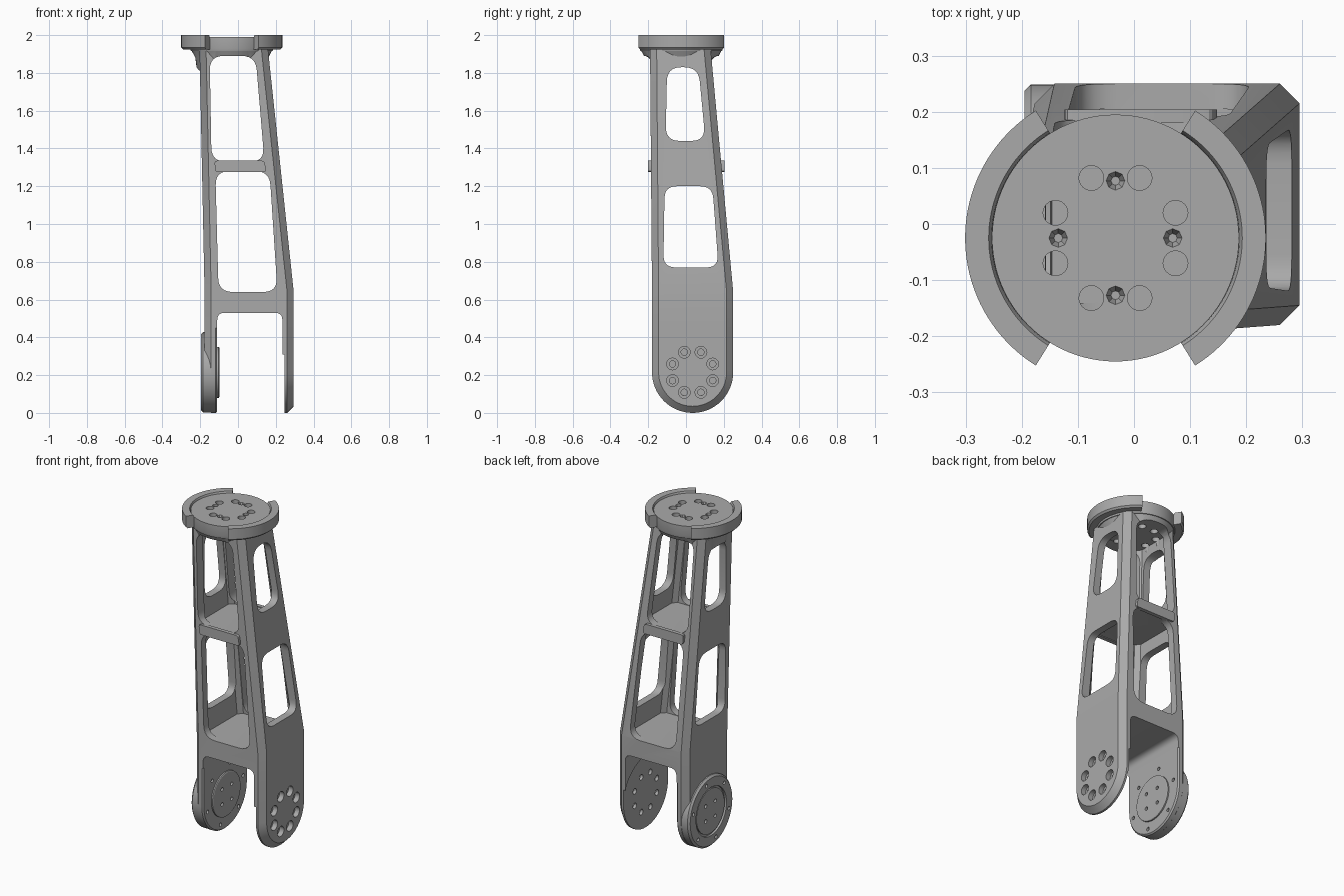
import bpy, bmesh
from math import sin, cos, pi, radians
from mathutils import Vector

if "Cube" in bpy.data.objects:
    bpy.data.objects.remove(bpy.data.objects["Cube"])

GREY = (0.4, 0.4, 0.4, 1)
metal = bpy.data.materials.new("machined grey metal")
metal.use_nodes = True
metal.diffuse_color = GREY
metal.node_tree.nodes["Principled BSDF"].inputs["Base Color"].default_value = GREY


def loft(name, rings):
    """Closed solid through a list of equal-length point rings."""
    bm = bmesh.new()
    loops = [[bm.verts.new(p) for p in ring] for ring in rings]
    n = len(loops[0])
    for a, b in zip(loops, loops[1:]):
        for i in range(n):
            j = (i + 1) % n
            bm.faces.new((a[i], a[j], b[j], b[i]))
    bm.faces.new(loops[0])
    bm.faces.new(loops[-1])
    bmesh.ops.recalc_face_normals(bm, faces=bm.faces)
    mesh = bpy.data.meshes.new(name)
    bm.to_mesh(mesh)
    bm.free()
    mesh.materials.append(metal)
    obj = bpy.data.objects.new(name, mesh)
    bpy.context.scene.collection.objects.link(obj)
    return obj


def place(axis, u, v, w):
    return {"x": (w, u, v), "y": (u, w, v), "z": (u, v, w)}[axis]


def turned(name, axis, centre, stations, n=48):
    """Round solid along an axis from (position, radius) stations."""
    return loft(name, [[place(axis, centre[0] + r * cos(2 * pi * i / n),
                              centre[1] + r * sin(2 * pi * i / n), w)
                        for i in range(n)] for w, r in stations])


def rounded(corners, r, steps=7):
    """Polygon with each corner rounded."""
    pts = [Vector(c) for c in corners]
    out = []
    for i, c in enumerate(pts):
        a = c + (pts[i - 1] - c).normalized() * r
        b = c + (pts[(i + 1) % len(pts)] - c).normalized() * r
        for k in range(steps):
            t = k / (steps - 1)
            out.append(a * (1 - t) ** 2 + c * 2 * t * (1 - t) + b * t * t)
    return out


def window(axis, z0, z1, low, high, r=0.075):
    """Tapered rounded cutter running right through along an axis."""
    prof = rounded([(low[0], z0), (low[1], z0), (high[1], z1), (high[0], z1)], r)
    return loft("cutter", [[place(axis, p.x, p.y, w) for p in prof] for w in (-0.6, 0.6)])


def combine(obj, tools, op="DIFFERENCE"):
    for t in tools:
        t.hide_render = True
        m = obj.modifiers.new("combine", "BOOLEAN")
        m.operation, m.object, m.solver = op, t, "EXACT"


def bake(objs):
    """Freeze boolean results and remove the helper solids."""
    bpy.context.view_layer.update()
    dg = bpy.context.evaluated_depsgraph_get()
    done = [(o, bpy.data.meshes.new_from_object(o.evaluated_get(dg))) for o in objs]
    tools = {m.object for o in objs for m in o.modifiers}
    for o, mesh in done:
        o.modifiers.clear()
        o.data = mesh
    for t in tools:
        bpy.data.objects.remove(t)


# Tapered tower: chamfered rectangle, straight low down and leaning above
def section(z, wall=0.0, ch=0.035):
    t = max(0.0, z - 0.64)
    x0, x1 = -0.177 - 0.021 * t + wall, 0.295 - 0.106 * t - wall
    y0, y1 = -0.18 - 0.008 * t + wall, 0.25 - 0.093 * t - wall
    return [(x0 + ch, y0, z), (x1 - ch, y0, z), (x1, y0 + ch, z), (x1, y1 - ch, z),
            (x1 - ch, y1, z), (x0 + ch, y1, z), (x0, y1 - ch, z), (x0, y0 + ch, z)]


HUB = (-0.033, -0.025)      # top flange centre
PIVOT = (0.035, 0.215)      # lower joint centre in y, z
ARCH = [(-0.11, -0.3), (0.235, -0.3), (0.235, 0.53), (-0.11, 0.53)]

tower = loft("tower_frame", [section(z) for z in (0.45, 0.64, 1.925)])
neck = turned("neck", "z", HUB, [(1.77, 0.15), (1.82, 0.185), (1.88, 0.193), (1.925, 0.216)])
combine(tower, [neck], "UNION")
arch = loft("arch", [[(p.x, w, p.y) for p in rounded(ARCH, 0.04)] for w in (-0.6, 0.6)])
cavities = [loft("cavity", [section(z, 0.045, 0.025) for z in span])
            for span in ((0.64, 1.28), (1.33, 1.89))]
windows = [window("y", 0.64, 1.28, (-0.103, 0.209), (-0.12, 0.167)),
           window("y", 1.33, 1.89, (-0.14, 0.14), (-0.15, 0.093)),
           window("x", 0.77, 1.2, (-0.12, 0.172), (-0.113, 0.14), 0.065),
           window("x", 1.44, 1.83, (-0.108, 0.103), (-0.1, 0.066))]
combine(tower, [arch] + cavities + windows)

# Top flange with bolt holes
flange = turned("top_flange", "z", HUB, [(1.915, 0.216), (1.93, 0.22), (1.99, 0.22)], 96)
holes, pockets = [], []
for s in (-1, 1):
    for a, b in ((0.043, 0.107 * s), (-0.043, 0.107 * s), (0.107 * s, 0.045), (0.107 * s, -0.045)):
        holes.append(turned("hole", "z", (HUB[0] + a, HUB[1] + b),
                            [(1.86, 0.022), (2.1, 0.022)], 24))
    for a, b in ((0, 0.102 * s), (0.102 * s, 0)):
        pockets.append(turned("pocket", "z", (HUB[0] + a, HUB[1] + b),
                              [(1.965, 0.008), (2.0, 0.02)], 8))
combine(tower, holes)
combine(flange, holes + pockets)

# Two raised clamp arcs around the flange
ARC = [(0.212, 1.925), (0.258, 1.925), (0.268, 1.935), (0.268, 2.0), (0.226, 2.0), (0.221, 1.99)]
arcs = []
for name, mid in (("left_clamp_arc", 0), ("right_clamp_arc", 180)):
    angles = [radians(mid - 58 + 116 * i / 40) for i in range(41)]
    arcs.append(loft(name, [[(HUB[0] + r * cos(a), HUB[1] + r * sin(a), z) for r, z in ARC]
                            for a in angles]))


# Fork cheeks with chamfered round ends
def cheek(name, stations):
    rings = []
    for x, off in stations:
        r = PIVOT[1] - off
        ring = [(x, PIVOT[0] + r * cos(-pi * i / 32), PIVOT[1] + r * sin(-pi * i / 32))
                for i in range(33)]
        rings.append([(x, PIVOT[0] + r, 0.45)] + ring + [(x, PIVOT[0] - r, 0.45)])
    return loft(name, rings)


def bolt_circle(count, radius, stations, phase=0.0, n=20):
    out = []
    for i in range(count):
        a = 2 * pi * (i + phase) / count
        c = (PIVOT[0] + radius * cos(a), PIVOT[1] + radius * sin(a))
        out.append(turned("bolt_hole", "x", c, stations, n))
    return out


left_cheek = cheek("left_fork_cheek", [(0.235, 0), (0.26, 0), (0.295, 0.035)])
seat = turned("seat", "x", PIVOT, [(0.2, 0.235), (0.247, 0.235)], 96)
bolts = bolt_circle(8, 0.115, [(0.2, 0.017), (0.265, 0.017), (0.265, 0.031), (0.32, 0.031)], 0.5)
combine(left_cheek, [seat] + bolts)
combine(tower, [seat])

# Right cheek carries a round bearing cover and hub
right_cheek = cheek("right_fork_cheek", [(-0.11, 0.008), (-0.118, 0), (-0.142, 0), (-0.177, 0.035)])
cover = turned("bearing_cover", "x", PIVOT, [(-0.14, 0.214), (-0.184, 0.214), (-0.195, 0.203)], 64)
hub = turned("bearing_hub", "x", PIVOT, [(-0.19, 0.135), (-0.102, 0.135), (-0.099, 0.13)], 64)
recess = turned("recess", "x", PIVOT, [(-0.22, 0.147), (-0.182, 0.147)], 64)
rim_holes = bolt_circle(6, 0.178, [(-0.25, 0.011), (-0.05, 0.011)], 0.25)
hub_holes = bolt_circle(4, 0.065, [(-0.25, 0.011), (-0.05, 0.011)], 0.5)
combine(right_cheek, rim_holes + hub_holes)
combine(cover, [recess] + rim_holes + hub_holes)
combine(hub, hub_holes)

parts = [tower, flange, left_cheek, right_cheek, cover, hub]
bake(parts)

# Thin raised lips along the middle crossbars
for name, y in (("front_crossbar_lip", -0.19), ("back_crossbar_lip", 0.192)):
    prof = rounded([(-0.12, 1.275), (0.15, 1.275), (0.14, 1.335), (-0.125, 1.335)], 0.015, 4)
    parts.append(loft(name, [[(p.x, y + d, p.y) for p in prof] for d in (-0.012, 0.012)]))

bpy.ops.object.select_all(action="DESELECT")
for o in parts + arcs:
    o.select_set(True)
bpy.context.view_layer.objects.active = tower
bpy.ops.object.shade_smooth_by_angle(angle=radians(28))
